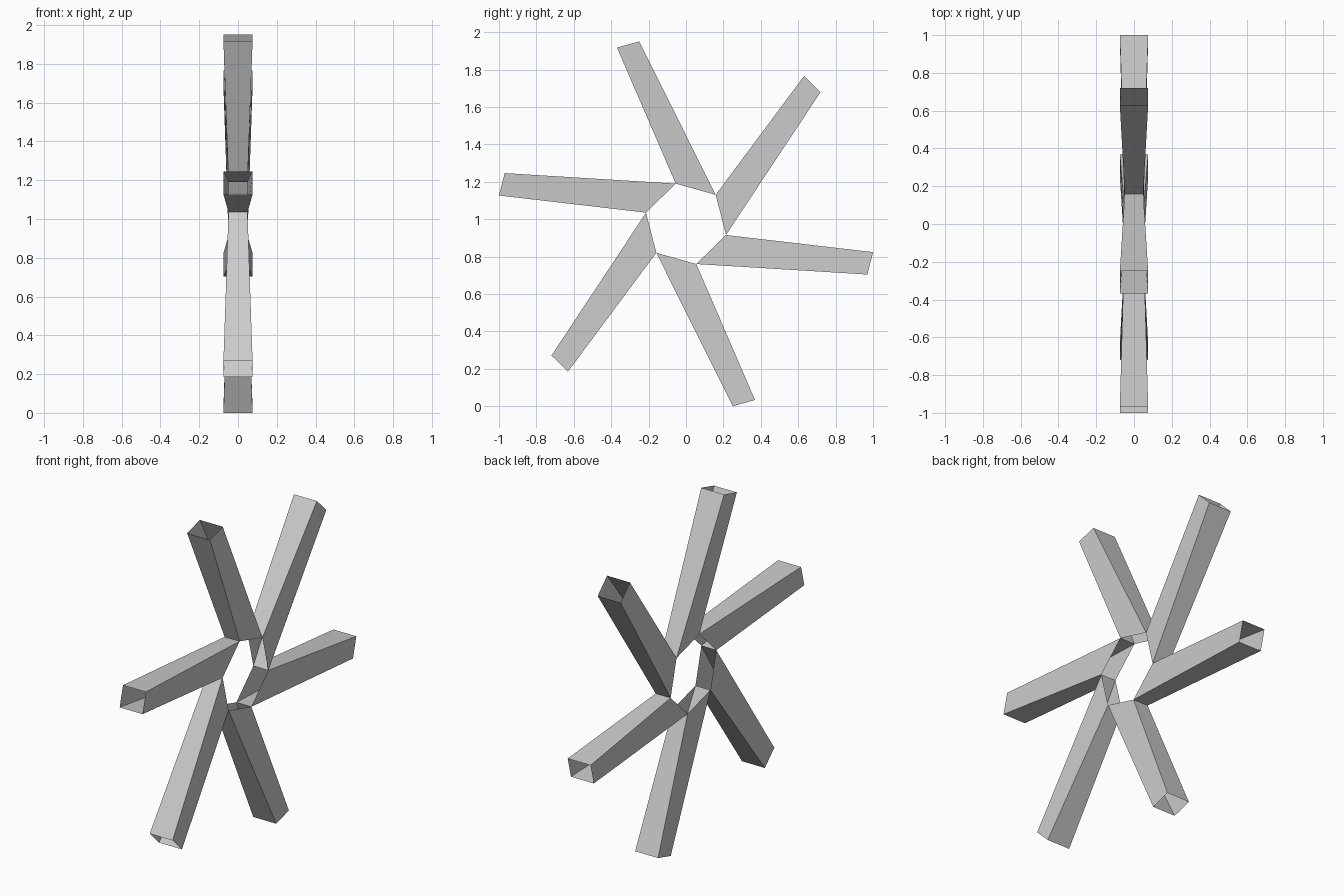
import bpy, bmesh, math
from mathutils import Vector, Matrix

cube = bpy.data.objects.get("Cube")
if cube:
    bpy.data.objects.remove(cube, do_unlink=True)

# Single flat grey
GREY = (0.6, 0.6, 0.6, 1.0)
grey = bpy.data.materials.new("plain_grey")
grey.diffuse_color = GREY
grey.use_nodes = True
bsdf = next(n for n in grey.node_tree.nodes if n.type == 'BSDF_PRINCIPLED')
bsdf.inputs["Base Color"].default_value = GREY

ARMS = 6
HUB_Z = 0.975
STEP = 2 * math.pi / ARMS
HALF_IN, HALF_OUT = 0.049, 0.075      # half width at the inner and outer mouth

# Side profile around the hub centre; inner mouth spans one hexagon side
inner_a = Vector((0, -0.055, 0.215))
inner_b = Matrix.Rotation(-STEP, 3, 'X') @ inner_a
outer_b = Vector((0, -0.25, 0.975))
outer_a = Vector((0, -0.369, 0.942))


def mouth(bm, a, b, half):
    """Ring of four corners around one open end."""
    side = Vector((half, 0, 0))
    return [bm.verts.new(p) for p in (a - side, a + side, b + side, b - side)]


# One tapered square tube, open at both ends
bm = bmesh.new()
inner = mouth(bm, inner_a, inner_b, HALF_IN)
outer = mouth(bm, outer_a, outer_b, HALF_OUT)
for i in range(4):
    j = (i + 1) % 4
    bm.faces.new((inner[i], inner[j], outer[j], outer[i]))
# Face outward from the tube axis
axis_mid = sum((v.co for v in bm.verts), Vector()) / 8
for f in bm.faces:
    f.normal_update()
    if f.normal.dot(f.calc_center_median() - axis_mid) < 0:
        f.normal_flip()
mesh = bpy.data.meshes.new("arm_tube")
bm.to_mesh(mesh)
bm.free()
mesh.materials.append(grey)

# Six arms turned about the hub
for k in range(ARMS):
    arm = bpy.data.objects.new(f"arm_{k + 1}", mesh)
    arm.location = (0, 0, HUB_Z)
    arm.rotation_euler = (-k * STEP, 0, 0)
    bpy.context.collection.objects.link(arm)
